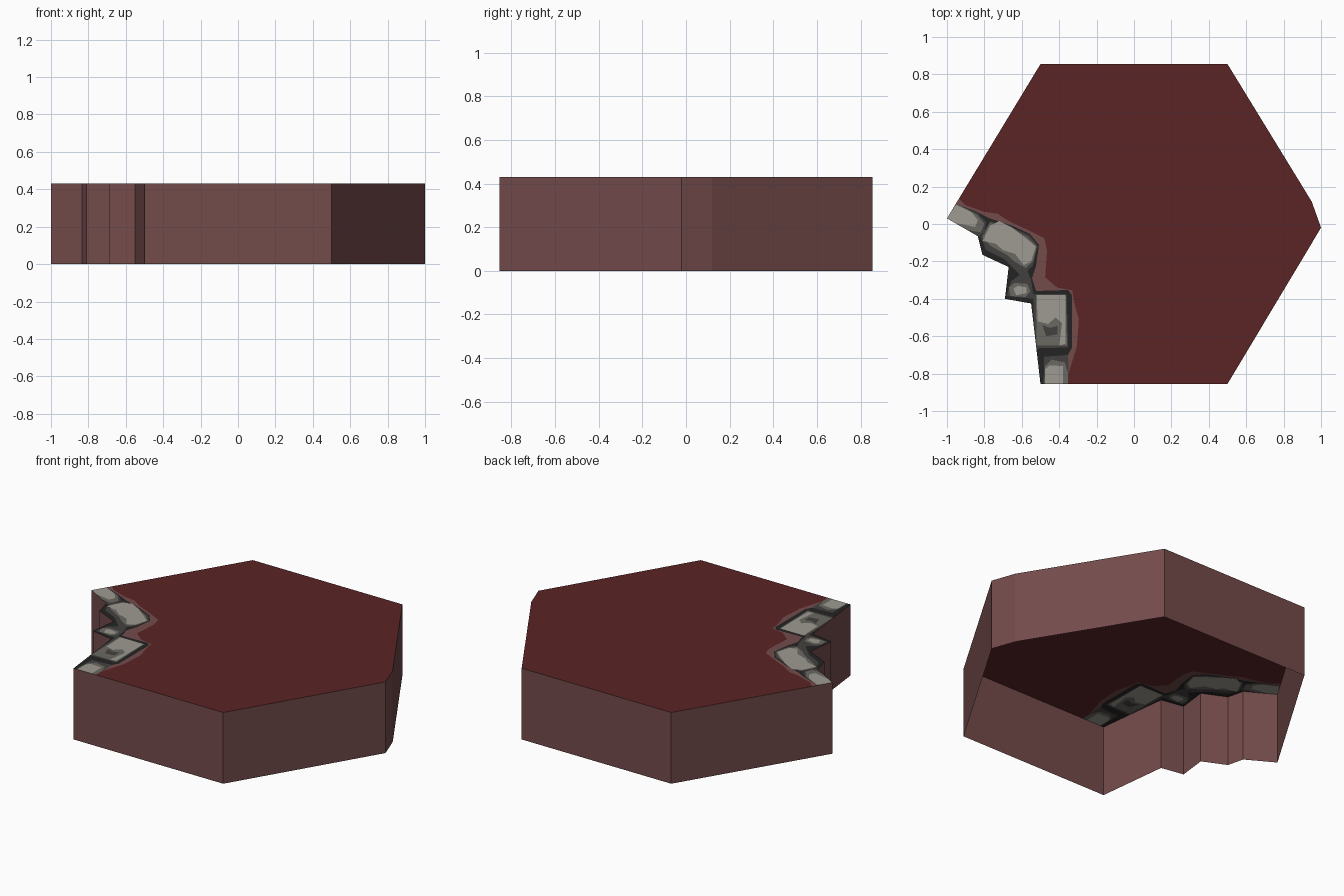
import bpy
from mathutils import Vector
from mathutils.geometry import delaunay_2d_cdt, area_tri

if "Cube" in bpy.data.objects:
    bpy.data.objects.remove(bpy.data.objects["Cube"])

HEIGHT = 0.43


def srgb(r, g, b):
    lin = lambda c: (c / 255 / 12.92) if c < 11 else ((c / 255 + 0.055) / 1.055) ** 2.4
    return (lin(r), lin(g), lin(b), 1)


def material(name, rgb):
    m = bpy.data.materials.new(name)
    m.diffuse_color = srgb(*rgb)
    m.use_nodes = True
    m.node_tree.nodes["Principled BSDF"].inputs["Base Color"].default_value = m.diffuse_color
    return m


mats = [material("deep red", (91, 36, 37)), material("dusty rose", (116, 75, 75)),
        material("near black", (36, 36, 36)), material("dark grey", (68, 65, 63)),
        material("mid grey", (107, 104, 98)), material("light grey", (158, 155, 146))]


def ccw(pts):
    area = sum(a[0] * b[1] - b[0] * a[1] for a, b in zip(pts, pts[1:] + pts[:1]))
    return pts if area > 0 else pts[::-1]


def add_object(name, verts, faces, slots):
    me = bpy.data.meshes.new(name)
    me.from_pydata(verts, [], faces)
    for m in mats:
        me.materials.append(m)
    for p, s in zip(me.polygons, slots):
        p.material_index = s
    ob = bpy.data.objects.new(name, me)
    bpy.context.collection.objects.link(ob)
    return ob


# Hexagonal outline with the broken rocky corner
outline = ccw([(-.5, .855), (.5, .855), (.95, .12), (1, -.02), (.5, -.855), (-.5, -.855),
               (-.55, -.425), (-.69, -.40), (-.67, -.23), (-.81, -.165), (-.835, -.065),
               (-1, .03)])

# Painted regions of the top, from the ground border up to the stone highlights
border = [[(-.94, .14), (-.9, .10), (-.8, .065), (-.73, .055), (-.66, .01), (-.57, -.03),
           (-.48, -.075), (-.465, -.14), (-.475, -.285), (-.41, -.34), (-.33, -.355),
           (-.32, -.42), (-.295, -.51), (-.305, -.65), (-.335, -.75), (-.355, -.82),
           (-.35, -.9), (-1.1, -.9), (-1.1, .14)]]
gaps = [[(-.947, .105), (-.85, .07), (-.77, .03), (-.65, -.01), (-.556, -.053),
         (-.508, -.112), (-.524, -.225), (-.545, -.29), (-.524, -.358), (-.353, -.353),
         (-.332, -.38), (-.332, -.663), (-.353, -.70), (-.348, -.9), (-1.1, -.9),
         (-1.1, .105)]]
stone_sides = [
    [(-1.05, .03), (-.95, .108), (-.84, .06), (-.79, .01), (-.80, -.04), (-.84, -.08)],
    [(-.82, -.07), (-.77, .015), (-.66, -.015), (-.56, -.06), (-.515, -.115),
     (-.54, -.22), (-.57, -.25), (-.55, -.30), (-.535, -.40), (-.68, -.385),
     (-.66, -.31), (-.61, -.27), (-.69, -.19), (-.79, -.14)],
    [(-.54, -.375), (-.36, -.375), (-.352, -.66), (-.53, -.665)],
    [(-.48, -.71), (-.352, -.70), (-.348, -.9), (-.485, -.9)]]
stone_mid = [
    [(-1.04, .02), (-.95, .106), (-.84, .05), (-.80, .0), (-.82, -.045), (-.9, -.03)],
    [(-.81, -.07), (-.77, .005), (-.66, -.02), (-.57, -.07), (-.52, -.12), (-.54, -.2),
     (-.58, -.235), (-.64, -.2), (-.68, -.165), (-.77, -.115)],
    [(-.67, -.34), (-.64, -.315), (-.57, -.32), (-.555, -.36), (-.58, -.39), (-.66, -.385)],
    [(-.525, -.38), (-.365, -.38), (-.358, -.65), (-.52, -.65)],
    [(-.475, -.76), (-.44, -.725), (-.37, -.74), (-.352, -.8), (-.352, -.9), (-.48, -.9)]]
stone_tops = [
    [(-1.02, .02), (-.95, .102), (-.87, .065), (-.835, .02), (-.85, -.015), (-.93, .0)],
    [(-.81, -.09), (-.77, -.01), (-.72, .015), (-.65, -.02), (-.58, -.075), (-.525, -.12),
     (-.55, -.2), (-.59, -.22), (-.635, -.16), (-.70, -.14), (-.74, -.105)],
    [(-.645, -.345), (-.62, -.33), (-.575, -.34), (-.575, -.37), (-.63, -.38)],
    [(-.52, -.38), (-.365, -.38), (-.365, -.64), (-.40, -.65), (-.385, -.53),
     (-.42, -.50), (-.46, -.535), (-.515, -.52)],
    [(-.475, -.775), (-.45, -.755), (-.38, -.76), (-.38, -.9), (-.475, -.9)]]
# Shadowed dent in the long stone
dent = [[(-.49, -.54), (-.45, -.555), (-.41, -.545), (-.41, -.59), (-.47, -.60)]]

# Top plate: all regions are cut into one flat surface
layers = [([outline], 0), (border, 1), (gaps, 2), (stone_sides, 3), (stone_mid, 4),
          (stone_tops, 5), (dent, 3)]
pts, polys, slot_of = [], [], []
for group, slot in layers:
    for poly in group:
        polys.append(list(range(len(pts), len(pts) + len(poly))))
        pts += [Vector(p) for p in ccw(poly)]
        slot_of.append(slot)
v, _, f, _, _, src = delaunay_2d_cdt(pts, [], polys, 1, 1e-5)
faces, slots = [], []
for tri, owners in zip(f, src):
    if 0 in owners and area_tri(*(v[i] for i in tri)) > 1e-9:
        faces.append(tri)
        slots.append(slot_of[max(owners)])
used = sorted({i for t in faces for i in t})
remap = {old: new for new, old in enumerate(used)}
add_object("top_plate", [(v[i].x, v[i].y, HEIGHT) for i in used],
           [[remap[i] for i in t] for t in faces], slots)

# Side wall: open underneath
n = len(outline)
wall_verts = [(x, y, z) for z in (0, HEIGHT) for x, y in outline]
wall_faces = [(i, (i + 1) % n, (i + 1) % n + n, i + n) for i in range(n)]
add_object("side_wall", wall_verts, wall_faces, [1] * n)
